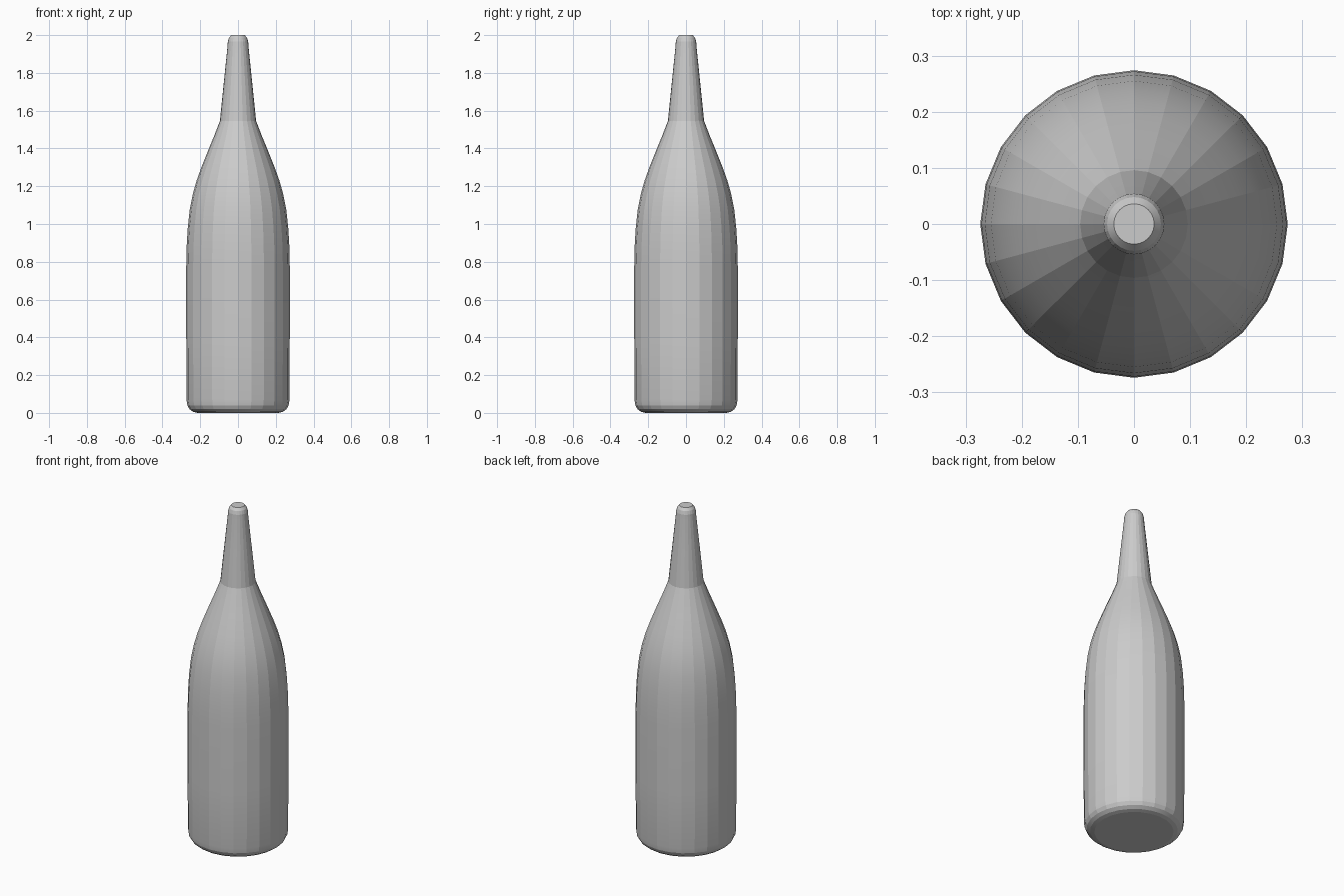
import bpy, bmesh, math

if "Cube" in bpy.data.objects:
    bpy.data.objects.remove(bpy.data.objects["Cube"])

SIDES = 24

# Half profile of the bottle, (radius, height) from base to tip
profile = [
    (0.215, 0.0), (0.238, 0.006), (0.257, 0.02), (0.268, 0.04), (0.273, 0.07),
    (0.274, 0.4), (0.274, 0.78), (0.272, 0.88), (0.266, 0.98), (0.255, 1.08),
    (0.239, 1.16), (0.219, 1.23), (0.194, 1.30), (0.156, 1.395),
    (0.125, 1.47), (0.096, 1.545),                    # shoulder meets neck
    (0.075, 1.75), (0.056, 1.935), (0.054, 1.965), (0.048, 1.985), (0.036, 2.0),
]


def lathe(name, points, sides):
    bm = bmesh.new()
    rings = []
    for r, z in points:
        rings.append([bm.verts.new((r * math.cos(2 * math.pi * i / sides),
                                    r * math.sin(2 * math.pi * i / sides), z))
                      for i in range(sides)])
    for low, high in zip(rings, rings[1:]):
        for i in range(sides):
            j = (i + 1) % sides
            bm.faces.new((low[i], low[j], high[j], high[i]))
    # Closed base and closed tip
    bm.faces.new(rings[0][::-1])
    bm.faces.new(rings[-1])
    mesh = bpy.data.meshes.new(name)
    bm.to_mesh(mesh)
    bm.free()
    obj = bpy.data.objects.new(name, mesh)
    bpy.context.collection.objects.link(obj)
    return obj


# Bottle: body, shoulder and neck in one turned surface
bottle = lathe("bottle", profile, SIDES)
bpy.context.view_layer.objects.active = bottle
bottle.select_set(True)
# Smooth along the profile while keeping the faint vertical facets
bpy.ops.object.shade_smooth_by_angle(angle=math.radians(12))
